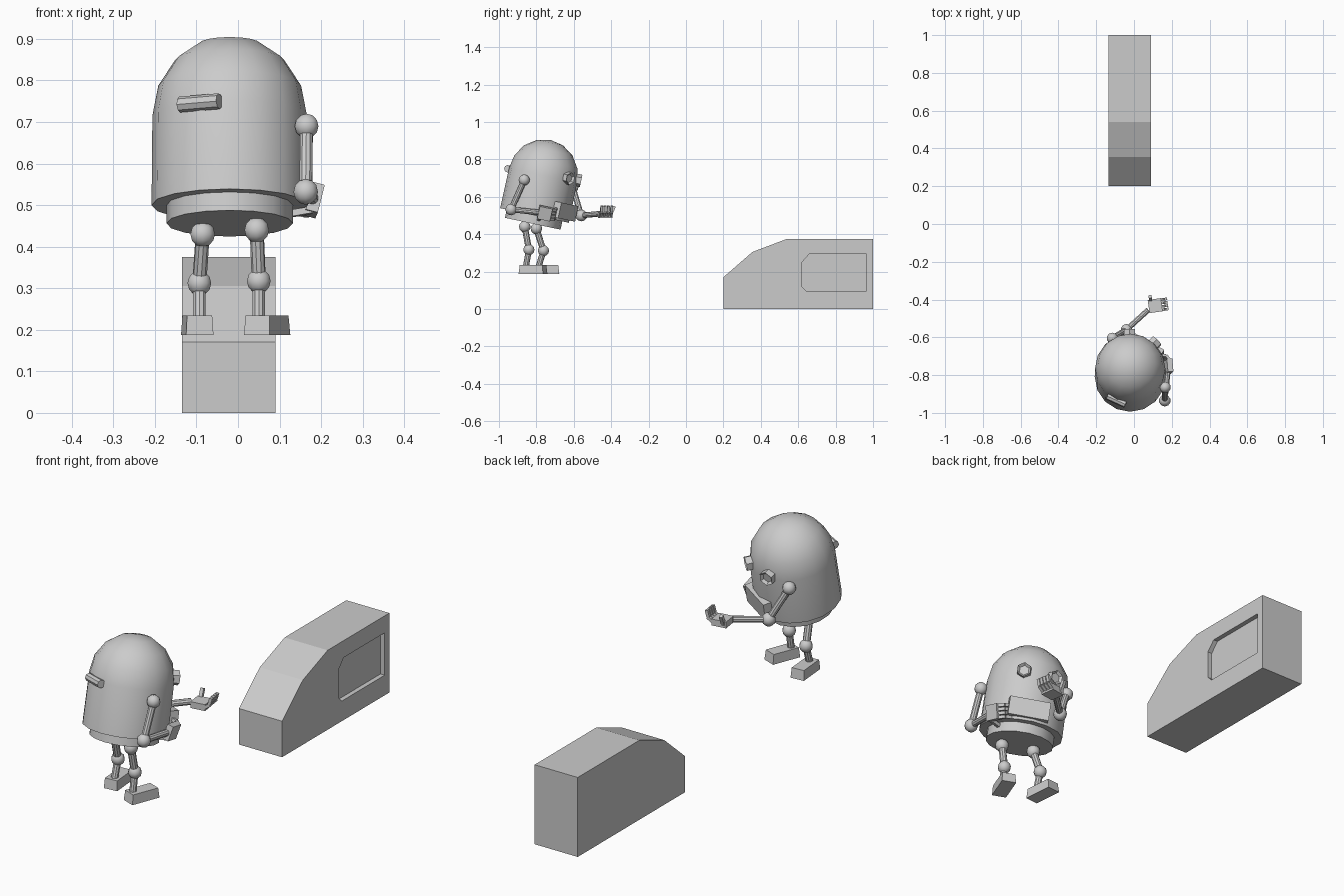
import bpy, bmesh
from math import radians, sin, cos, pi
from mathutils import Vector, Matrix

if "Cube" in bpy.data.objects:
    bpy.data.objects.remove(bpy.data.objects["Cube"], do_unlink=True)

grey = bpy.data.materials.new("light_grey")
grey.use_nodes = True
grey.diffuse_color = (0.6, 0.6, 0.6, 1)
grey.node_tree.nodes["Principled BSDF"].inputs["Base Color"].default_value = grey.diffuse_color


def finish(name, bm, matrix=None, smooth=False):
    if matrix is not None:
        bm.transform(matrix)
    bmesh.ops.recalc_face_normals(bm, faces=bm.faces)
    mesh = bpy.data.meshes.new(name)
    bm.to_mesh(mesh)
    bm.free()
    mesh.materials.append(grey)
    ob = bpy.data.objects.new(name, mesh)
    bpy.context.collection.objects.link(ob)
    if smooth:
        bpy.ops.object.select_all(action='DESELECT')
        ob.select_set(True)
        bpy.context.view_layer.objects.active = ob
        bpy.ops.object.shade_smooth_by_angle(angle=radians(35))
    return ob


def aim(point, direction, up='Y'):
    return Matrix.Translation(point) @ Vector(direction).to_track_quat('Z', up).to_matrix().to_4x4()


def box(name, matrix, size, taper=1.0):
    bm = bmesh.new()
    bmesh.ops.create_cube(bm, size=1)
    for v in bm.verts:
        if v.co.z > 0:
            v.co.xy *= taper
    bmesh.ops.scale(bm, vec=size, verts=bm.verts)
    return finish(name, bm, matrix)


def ball(name, point, radius):
    bm = bmesh.new()
    bmesh.ops.create_uvsphere(bm, u_segments=10, v_segments=6, radius=radius)
    return finish(name, bm, Matrix.Translation(point), True)


def rod(name, a, b, radius, sides=10):
    a, b = Vector(a), Vector(b)
    bm = bmesh.new()
    bmesh.ops.create_cone(bm, cap_ends=True, segments=sides, radius1=radius,
                          radius2=radius, depth=(b - a).length)
    return finish(name, bm, aim((a + b) / 2, b - a), True)


def side_prism(points, x0, x1):
    bm = bmesh.new()
    face = bm.faces.new([bm.verts.new((x0, y, z)) for y, z in points])
    new = bmesh.ops.extrude_face_region(bm, geom=[face])["geom"]
    bmesh.ops.translate(bm, vec=(x1 - x0, 0, 0),
                        verts=[g for g in new if isinstance(g, bmesh.types.BMVert)])
    return bm


# Sloped block with a shallow pocket in its side
block = finish("sloped_block", side_prism(
    [(0.2, 0), (1, 0), (1, 0.375), (0.54, 0.375), (0.355, 0.305), (0.2, 0.17)], -0.135, 0.09))
cutter = finish("pocket_cutter", side_prism(
    [(0.62, 0.12), (0.645, 0.095), (0.965, 0.095), (0.965, 0.295), (0.66, 0.295), (0.62, 0.25)],
    0.068, 0.15))
cutter.hide_render = True
cutter.hide_viewport = True
cut = block.modifiers.new("pocket", 'BOOLEAN')
cut.operation = 'DIFFERENCE'
cut.object = cutter
cut.solver = 'EXACT'

# Robot body: lathed shell with a dome, leaning back from the feet
body_frame = Matrix.Translation((-0.02, -0.81, 0.5)) @ Matrix.Rotation(radians(-12), 4, 'X')
profile = [(0, -0.045), (0.152, -0.045), (0.152, 0), (0.188, 0), (0.186, 0.22)]
profile += [(0.186 * cos(k * pi / 8), 0.22 + 0.193 * sin(k * pi / 8)) for k in (1, 2, 3)]
profile.append((0, 0.413))
bm = bmesh.new()
ring = [bm.verts.new((r, 0, z)) for r, z in profile]
edges = [bm.edges.new(pair) for pair in zip(ring, ring[1:])]
bmesh.ops.spin(bm, geom=ring + edges, axis=(0, 0, 1), cent=(0, 0, 0),
               angle=2 * pi, steps=16)
bmesh.ops.remove_doubles(bm, verts=bm.verts, dist=0.0005)
finish("body", bm, body_frame, True)


def on_body(angle, radius, height):
    """Frame on the shell whose z axis points outward and y axis up the body."""
    a = radians(angle)
    turn = Matrix.Rotation(a + pi / 2, 4, 'Z') @ Matrix.Rotation(pi / 2, 4, 'X')
    return body_frame @ Matrix.Translation((radius * cos(a), radius * sin(a), height)) @ turn


# Hexagonal eyes with sunken centres
for name, angle in (("left_eye", 46), ("right_eye", 91)):
    bm = bmesh.new()
    bmesh.ops.create_cone(bm, cap_ends=True, segments=6, radius1=0.034, radius2=0.034, depth=0.06)
    front = max(bm.faces, key=lambda f: f.calc_center_median().z)
    bmesh.ops.inset_region(bm, faces=[front], thickness=0.011)
    bmesh.ops.translate(bm, vec=(0, 0, -0.012), verts=front.verts)
    finish(name, bm, on_body(angle, 0.175, 0.232))

# Belly panel and back handle
box("belly_panel", on_body(60, 0.177, 0.055), (0.185, 0.085, 0.045))
rod("back_handle", (-0.14, -0.912, 0.742), (-0.045, -0.955, 0.75), 0.019, 8)

# Legs: hip, knee, ankle, then foot centre and heading
legs = {
    "left": ((0.045, -0.862, 0.44), (0.05, -0.84, 0.317), (0.05, -0.857, 0.22),
             (0.07, -0.818), -21),
    "right": ((-0.085, -0.80, 0.43), (-0.093, -0.762, 0.312), (-0.093, -0.79, 0.22),
              (-0.098, -0.75), 5),
}
for side, (hip, knee, ankle, foot, turn) in legs.items():
    ball(side + "_hip", hip, 0.031)
    ball(side + "_knee", knee, 0.03)
    rod(side + "_thigh", hip, knee, 0.017)
    rod(side + "_shin", knee, ankle, 0.016)
    frame = Matrix.Translation((*foot, 0.211)) @ Matrix.Rotation(radians(turn), 4, 'Z')
    box(side + "_foot", frame, (0.066, 0.14, 0.046), 0.92)

# Arms: shoulder, elbow, wrist
arms = {
    "left": ((0.165, -0.865, 0.69), (0.163, -0.935, 0.532), (0.18, -0.775, 0.515)),
    "right": ((-0.115, -0.605, 0.65), (-0.04, -0.56, 0.5), (0.075, -0.455, 0.51)),
}
for side, (shoulder, elbow, wrist) in arms.items():
    ball(side + "_shoulder", shoulder, 0.03)
    ball(side + "_elbow", elbow, 0.031)
    rod(side + "_upper_arm", shoulder, elbow, 0.016)
    rod(side + "_forearm", elbow, wrist, 0.015)


# Hands: fingers leave the palm along x and curl toward z
def hand(side, frame):
    box(side + "_palm", frame, (0.07, 0.07, 0.03))
    for i in range(4):
        y = -0.027 + 0.018 * i
        for part, x, z, tilt in (("lower", 0.043, 0.008, -35), ("upper", 0.057, 0.034, -75)):
            place = Matrix.Translation((x, y, z)) @ Matrix.Rotation(radians(tilt), 4, 'Y')
            box(f"{side}_{part}_finger_{i + 1}", frame @ place, (0.032, 0.014, 0.014))
    thumb = Matrix.Translation((-0.02, 0.04, 0.022)) @ Matrix.Rotation(radians(-25), 4, 'X')
    box(side + "_thumb", frame @ thumb, (0.016, 0.016, 0.055))


hand("right", Matrix.Translation((0.112, -0.432, 0.502)) @ Matrix.Rotation(radians(8), 4, 'Z'))
hand("left", Matrix.Translation((0.183, -0.755, 0.512)) @ Matrix.Rotation(radians(95), 4, 'Z')
     @ Matrix.Rotation(radians(12), 4, 'Y') @ Matrix.Rotation(radians(-75), 4, 'X'))
